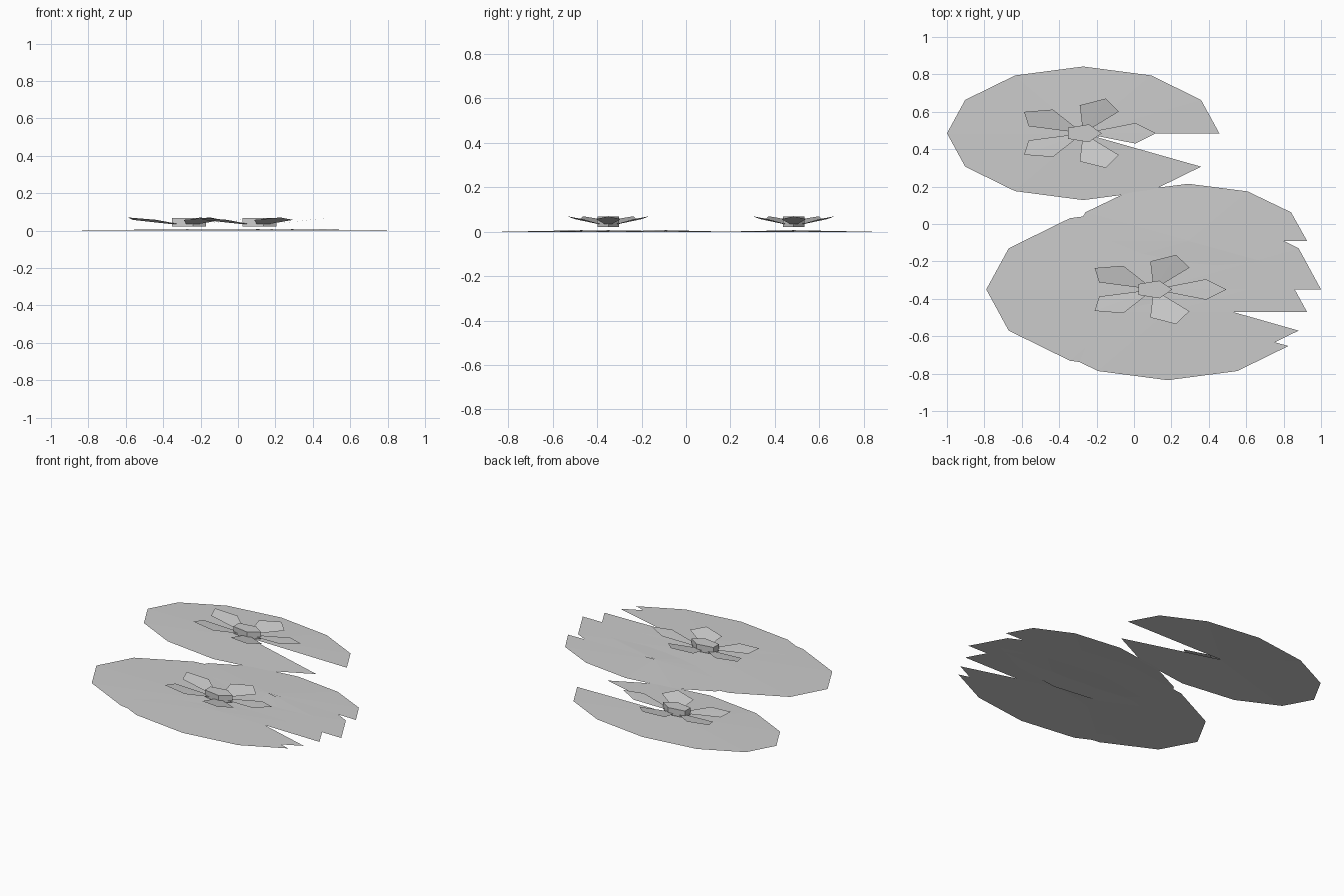
import bpy
from math import cos, sin, pi

if "Cube" in bpy.data.objects:
    bpy.data.objects.remove(bpy.data.objects["Cube"])

grey = bpy.data.materials.new("soft grey")
grey.diffuse_color = (0.6, 0.6, 0.6, 1)
grey.use_nodes = True
grey.node_tree.nodes["Principled BSDF"].inputs["Base Color"].default_value = grey.diffuse_color


def add_mesh(name, verts, faces):
    mesh = bpy.data.meshes.new(name)
    mesh.from_pydata(verts, [], faces)
    mesh.materials.append(grey)
    obj = bpy.data.objects.new(name, mesh)
    bpy.context.collection.objects.link(obj)
    return obj


def lily_pad(name, x, y, rx, ry, height=0.007):
    """Twelve-sided shallow cone with one wedge left out as the notch."""
    verts = [(x, y, height)]
    verts += [(x + rx * cos(i * pi / 6), y + ry * sin(i * pi / 6), 0) for i in range(12)]
    add_mesh(name, verts, [(0, i, i + 1) for i in range(1, 12)])


def flower(name, x, y):
    """Five rising kite petals around a five-sided centre, stretched along x."""
    def place(r, side, z, a):
        return (x + 2 * (r * cos(a) - side * sin(a)), y + r * sin(a) + side * cos(a), z)

    angles = [i * 2 * pi / 5 for i in range(5)]
    # Petals
    verts, faces = [], []
    for a in angles:
        b = len(verts)
        verts += [place(0, 0, 0.025, a), place(0.14, -0.055, 0.057, a),
                  place(0.195, 0, 0.07, a), place(0.14, 0.055, 0.057, a)]
        faces += [(b, b + 1, b + 2), (b, b + 2, b + 3)]
    add_mesh(name + "_petals", verts, faces)
    # Centre prism
    verts = [place(0.05, 0, z, a) for z in (0.022, 0.068) for a in angles]
    faces = [(4, 3, 2, 1, 0), (5, 6, 7, 8, 9)]
    faces += [(i, (i + 1) % 5, (i + 1) % 5 + 5, i + 5) for i in range(5)]
    add_mesh(name + "_centre", verts, faces)


# Pads
lily_pad("back_pad", -0.272, 0.485, 0.728, 0.357)
lily_pad("large_pad", 0.105, -0.35, 0.895, 0.44)
lily_pad("right_pad", 0.29, -0.09, 0.635, 0.305)
lily_pad("front_pad", 0.18, -0.47, 0.745, 0.365)

# Flowers
flower("back_flower", -0.272, 0.485)
flower("front_flower", 0.105, -0.35)
